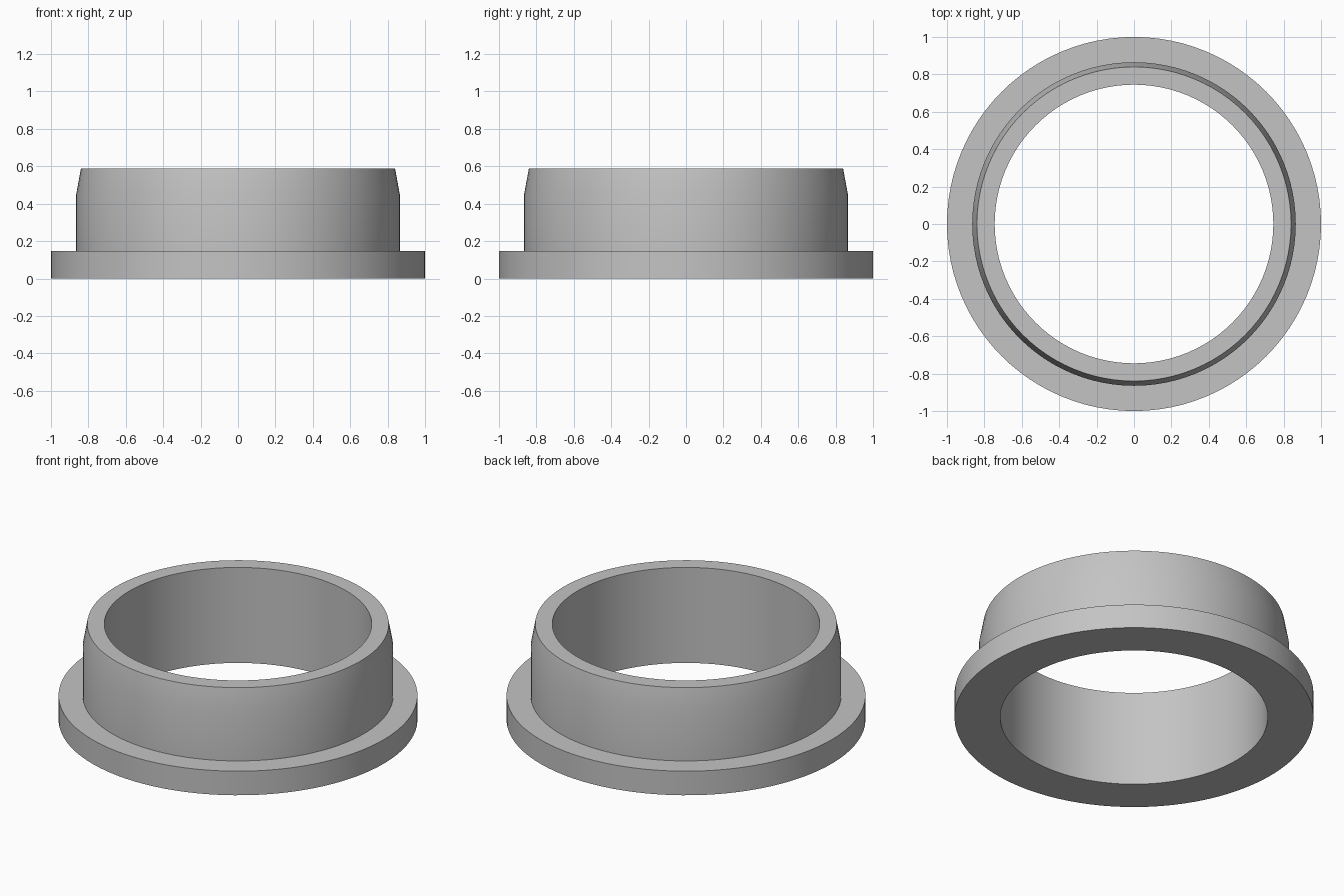
import bpy
import bmesh
from math import cos, sin, tau, radians

cube = bpy.data.objects.get("Cube")
if cube:
    bpy.data.objects.remove(cube, do_unlink=True)

SEGMENTS = 96

# Plain grey material
grey = bpy.data.materials.new("light grey")
grey.use_nodes = True
colour = (0.55, 0.55, 0.55, 1)
grey.diffuse_color = colour
grey.node_tree.nodes["Principled BSDF"].inputs["Base Color"].default_value = colour


def lathe(name, profile, material):
    """Revolve a closed (radius, height) profile around z."""
    bm = bmesh.new()
    rings = []
    for i in range(SEGMENTS):
        a = tau * i / SEGMENTS
        rings.append([bm.verts.new((r * cos(a), r * sin(a), z)) for r, z in profile])
    n = len(profile)
    for i, ring in enumerate(rings):
        following = rings[(i + 1) % SEGMENTS]
        for j in range(n):
            k = (j + 1) % n
            bm.faces.new((ring[j], following[j], following[k], ring[k]))
    bmesh.ops.recalc_face_normals(bm, faces=bm.faces)
    mesh = bpy.data.meshes.new(name)
    bm.to_mesh(mesh)
    bm.free()
    mesh.materials.append(material)
    obj = bpy.data.objects.new(name, mesh)
    bpy.context.collection.objects.link(obj)
    return obj


# Flanged collar: wide base flange, upright sleeve, tapered lip, straight bore
collar = lathe("flanged_collar", [
    (0.745, 0), (1, 0), (1, 0.148), (0.865, 0.148),
    (0.865, 0.45), (0.84, 0.587), (0.745, 0.587),
], grey)

# Smooth round walls with crisp rims
bpy.ops.object.select_all(action="DESELECT")
collar.select_set(True)
bpy.context.view_layer.objects.active = collar
bpy.ops.object.shade_smooth_by_angle(angle=radians(30))
